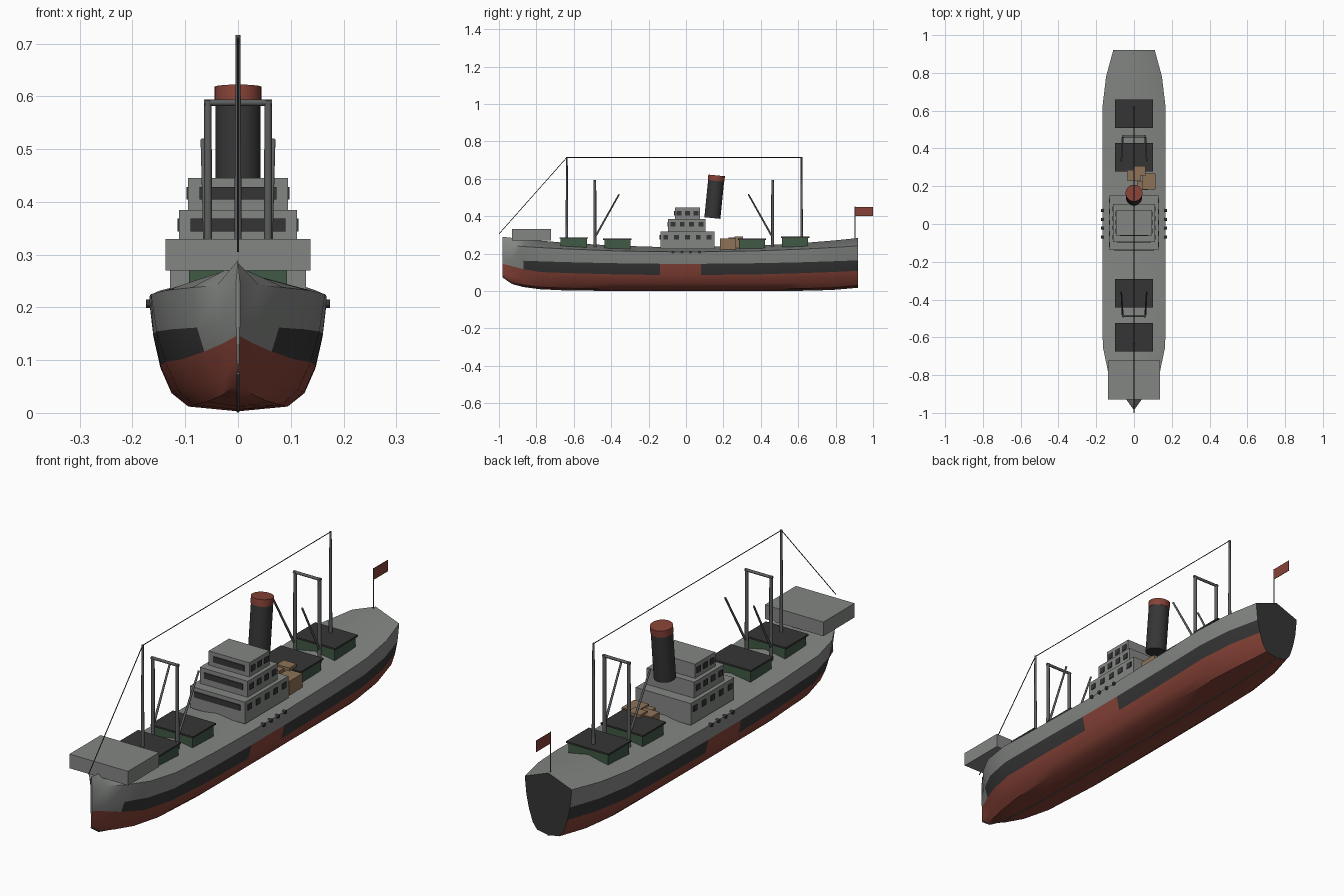
import bpy, bmesh, math
from mathutils import Vector, Matrix

old = bpy.data.objects.get("Cube")
if old:
    bpy.data.objects.remove(old, do_unlink=True)


def material(name, r, g, b):
    m = bpy.data.materials.new(name)
    m.use_nodes = True
    m.diffuse_color = (r, g, b, 1)
    m.node_tree.nodes["Principled BSDF"].inputs["Base Color"].default_value = (r, g, b, 1)
    return m


GREY = material("hull grey", .23, .24, .23)
RED = material("oxide red", .24, .055, .038)
BLACK = material("soot black", .036, .036, .036)
STEEL = material("mast grey", .11, .115, .115)
GREEN = material("hatch green", .05, .10, .06)
TAN = material("crate tan", .27, .17, .095)


def finish(name, bm, mats, smooth=False):
    bmesh.ops.recalc_face_normals(bm, faces=bm.faces)
    mesh = bpy.data.meshes.new(name)
    bm.to_mesh(mesh)
    bm.free()
    for m in mats:
        mesh.materials.append(m)
    ob = bpy.data.objects.new(name, mesh)
    bpy.context.collection.objects.link(ob)
    if smooth:
        bpy.ops.object.select_all(action="DESELECT")
        ob.select_set(True)
        bpy.context.view_layer.objects.active = ob
        bpy.ops.object.shade_smooth_by_angle(angle=math.radians(35))
    return ob


def box(name, x, y, z, mat):
    """Box from (low, high) ranges on each axis."""
    bm = bmesh.new()
    bmesh.ops.create_cube(bm, size=1)
    for v in bm.verts:
        v.co = [lo + (hi - lo) * (c + .5) for (lo, hi), c in zip((x, y, z), v.co)]
    return finish(name, bm, [mat])


def rod(name, a, b, r1, mat, r2=None, sides=12):
    """Round bar between two points, optionally tapered."""
    a, b = Vector(a), Vector(b)
    turn = (b - a).to_track_quat("Z", "Y").to_matrix().to_4x4()
    bm = bmesh.new()
    bmesh.ops.create_cone(bm, cap_ends=True, segments=sides, radius1=r1,
                          radius2=r1 if r2 is None else r2, depth=(b - a).length,
                          matrix=Matrix.Translation((a + b) / 2) @ turn)
    return finish(name, bm, [mat], smooth=True)


# Hull: stations of (y, half beam, fullness below water, keel height)
stations = [(-.98, .004, .5, .075), (-.93, .04, .55, .04), (-.87, .088, .62, .024),
            (-.78, .138, .76, .012), (-.65, .165, .9, .006), (-.4, .168, 1, .003),
            (-.14, .168, 1, .003), (.08, .168, 1, .003), (.4, .168, 1, .003),
            (.62, .167, 1, .004), (.78, .148, .95, .008), (.92, .11, .85, .02)]


def sheer(y, low, rise):
    return low + rise * (y / .95) ** 2


def section(y, w, full, keel):
    red_top = sheer(y, .085, .024) + max(0, -y - .82) * .22
    rows = [(.56, 1, keel + .009), (.75, .8, keel + (red_top - keel) * .42),
            (.875, .45, red_top), (.955, .2, sheer(y, .145, .02)), (1, 0, sheer(y, .209, .034))]
    side = [(w * frac * (1 - (1 - full) * pinch), z) for frac, pinch, z in rows]
    ring = [(0, keel)] + side + [(0, sheer(y, .234, .052))] + [(-x, z) for x, z in reversed(side)]
    return [(x, y, z) for x, z in ring]


bm = bmesh.new()
rings = [[bm.verts.new(p) for p in section(*s)] for s in stations]
count = len(rings[0])
for i in range(len(rings) - 1):
    mid = (stations[i][0] + stations[i + 1][0]) / 2
    for j in range(count):
        k = (j + 1) % count
        face = bm.faces.new((rings[i][j], rings[i][k], rings[i + 1][k], rings[i + 1][j]))
        strake = min(j, count - 1 - j)
        if strake < 3:
            face.material_index = 1
        elif strake == 3 and mid > -.87:
            face.material_index = 1 if -.14 < mid < .08 else 2
bm.faces.new(rings[0])
bm.faces.new(rings[-1]).material_index = 2
finish("hull", bm, [GREY, RED, BLACK], smooth=True)

# Keel bar along the bottom
for a, b in zip(stations, stations[1:]):
    rod("keel_bar", (0, a[0], a[3]), (0, b[0], b[3]), .003, STEEL, sides=6)

# Raised forecastle
box("forecastle", (-.137, .137), (-.93, -.722), (.27, .33), GREY)

# Deckhouse tiers: half width, front, back, bottom, top, side windows
tiers = [(.129, -.137, .152, .225, .317, 5), (.112, -.095, .105, .315, .385, 4),
         (.095, -.06, .075, .385, .445, 3)]
for w, front, back, low, high, n in tiers:
    box("deckhouse_tier", (-w, w), (front, back), (low, high), GREY)
    z = (high - .041, high - .017)
    box("front_window_band", (.022 - w, w - .022), (front - .004, front + .004), z, BLACK)
    step = (back - front) / n
    for i in range(n):
        y = front + step * (i + .5)
        for s in (-1, 1):
            x = sorted((s * (w - .004), s * (w + .003)))
            box("side_window", x, (y - .013, y + .013), z, BLACK)

# Portholes
for y in (-.07, -.022, .025, .072):
    for s in (-1, 1):
        rod("porthole", (s * .16, y, .207), (s * .174, y, .207), .008, BLACK)

# Raked funnel with red top
base = Vector((0, .141, .39))
axis = Vector((0, math.sin(.1), math.cos(.1)))
rod("funnel", base, base + axis * .2, .043, BLACK, sides=32)
rod("funnel_top", base + axis * .2, base + axis * .229, .0445, RED, sides=32)

# Cargo hatches
for y, z in ((-.6, .287), (-.367, .28), (.353, .28), (.583, .29)):
    box("hatch_coaming", (-.093, .093), (y - .07, y + .07), (.22, z - .007), GREEN)
    box("hatch_cover", (-.1, .1), (y - .076, y + .076), (z - .007, z), BLACK)

# Deck crates
for x, y, w, d, top in ((0, .255, .035, .028, .285), (.08, .225, .034, .043, .28),
                        (.03, .282, .03, .024, .292), (.045, .203, .03, .022, .272)):
    box("crate", (x - w, x + w), (y - d, y + d), (.22, top), TAN)

# Masts and rigging
for y in (-.637, .618):
    rod("mast", (0, y, .23), (0, y, .716), .0075, STEEL, .0045)
rod("top_wire", (0, -.637, .714), (0, .618, .714), .0018, BLACK, sides=6)
rod("fore_stay", (0, -.637, .714), (0, -.999, .306), .0018, BLACK, sides=6)

# Goalposts with cargo booms leaning towards midships
for y, lean in ((-.487, 1), (.463, -1)):
    for s in (-1, 1):
        rod("goalpost", (s * .057, y, .22), (s * .057, y, .592), .008, STEEL, .007)
        rod("cargo_boom", (s * .06, y + lean * .005, .295),
            (s * .067, y + lean * .13, .518), .005, STEEL, .004)
    rod("goalpost_crossbar", (-.064, y, .588), (.064, y, .588), .006, STEEL)

# Stern flag
rod("flag_staff", (0, .904, .26), (0, .904, .452), .002, STEEL, sides=6)
box("flag", (-.001, .001), (.904, 1), (.402, .45), RED)
